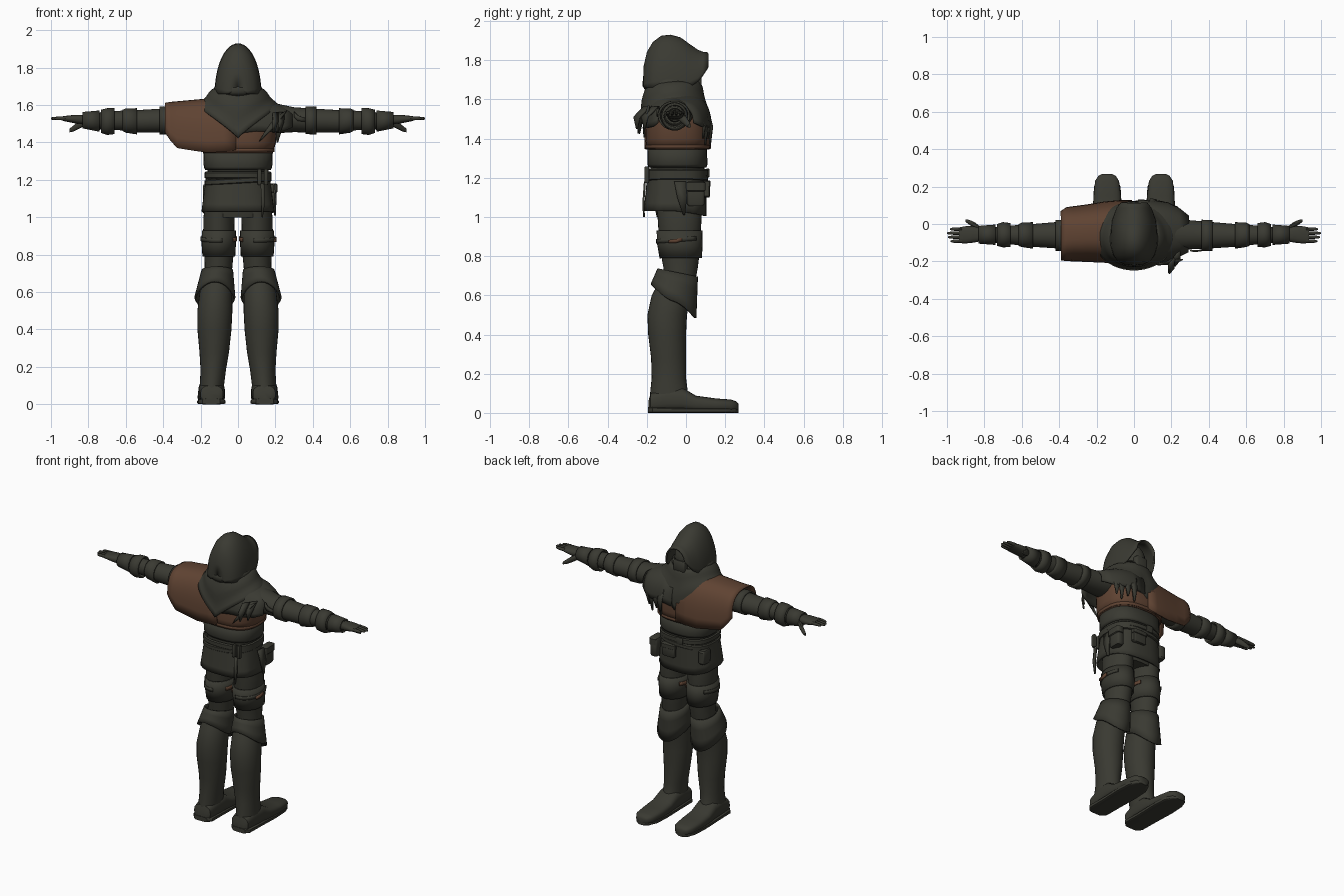
import bpy, bmesh, math
from math import cos, sin, pi
from mathutils import Vector


def material(name, rgb):
    m = bpy.data.materials.new(name)
    m.diffuse_color = (*rgb, 1)
    return m


CLOTH = material("dark olive cloth", (0.042, 0.042, 0.032))
LEATHER = material("brown leather", (0.115, 0.056, 0.032))


def surf(name, rows, mat=CLOTH, closed=True, cap=True, thick=0.0, mirror=False):
    """Skin a list of equal-length point rows."""
    bm = bmesh.new()
    vs = [[bm.verts.new(p) for p in r] for r in rows]
    n = len(rows[0])
    for a, b in zip(vs, vs[1:]):
        for i in range(n if closed else n - 1):
            j = (i + 1) % n
            bm.faces.new((a[i], a[j], b[j], b[i]))
    if cap and closed:
        bm.faces.new(vs[0])
        bm.faces.new(vs[-1])
    bmesh.ops.recalc_face_normals(bm, faces=bm.faces)
    me = bpy.data.meshes.new(name)
    bm.to_mesh(me)
    bm.free()
    me.materials.append(mat)
    ob = bpy.data.objects.new(name, me)
    bpy.context.collection.objects.link(ob)
    if thick:
        s = ob.modifiers.new("thickness", 'SOLIDIFY')
        s.thickness, s.offset = thick, 0
    if mirror:
        ob.modifiers.new("mirror", 'MIRROR').use_mirror_merge = False
    return ob


def sp(v, p):
    return math.copysign(abs(v) ** (2 / p), v)


def ring(axis, t, u0, u1, w0, w1, n=28, p=2.0):
    """Superellipse inside the bounds u0..u1, w0..w1 at position t on an axis."""
    out = []
    for i in range(n):
        a = 2 * pi * i / n
        u = (u0 + u1) / 2 + (u1 - u0) / 2 * sp(cos(a), p)
        w = (w0 + w1) / 2 + (w1 - w0) / 2 * sp(sin(a), p)
        out.append({'x': (t, u, w), 'y': (u, t, w), 'z': (u, w, t)}[axis])
    return out


def tube(name, axis, secs, mat=CLOTH, n=28, p=2.0, **k):
    return surf(name, [ring(axis, *s, n=n, p=p) for s in secs], mat, **k)


def arch(axis, t, u0, u1, top, bot, n=24, p=2.0):
    """Open arch from bottom edge over the top to the other bottom edge."""
    out = []
    for i in range(n + 1):
        a = pi * i / n
        u = (u0 + u1) / 2 + (u1 - u0) / 2 * sp(cos(a), p)
        z = bot + (top - bot) * sp(sin(a), p)
        out.append((t, u, z) if axis == 'x' else (u, t, z))
    return out


def strip(name, pts, widths, side, mat=CLOTH):
    s = Vector(side)
    rows = [[Vector(p) - s * w / 2, Vector(p) + s * w / 2] for p, w in zip(pts, widths)]
    return surf(name, rows, mat, closed=False, thick=0.01)


def box(name, c, d, mat=CLOTH):
    x, y, z = c
    a, b, h = d[0] / 2, d[1] / 2, d[2] / 2
    return tube(name, 'z', [(z - h, x - a * .8, x + a * .8, y - b * .8, y + b * .8),
                            (z - h * .8, x - a, x + a, y - b, y + b),
                            (z + h * .8, x - a, x + a, y - b, y + b),
                            (z + h, x - a * .8, x + a * .8, y - b * .8, y + b * .8)], mat, n=16, p=5)


# torso, tunic skirt and belts
tube("torso", 'z', [(1.0, -.16, .16, -.15, .07), (1.15, -.163, .163, -.18, .09), (1.25, -.163, .163, -.18, .095),
                    (1.35, -.18, .18, -.185, .1), (1.45, -.195, .195, -.185, .105), (1.55, -.19, .19, -.18, .09),
                    (1.62, -.14, .14, -.16, .06), (1.7, -.07, .07, -.12, .02)], p=2.4)
tube("jerkin_hem", 'z', [(1.37, -.182, .182, -.19, .1), (1.27, -.178, .178, -.192, .105), (1.255, -.17, .17, -.186, .1)],
     p=2.5, cap=False, thick=.01)
skirt = []
for k in range(6):
    t = k / 5
    r = ring('z', 0, -.163 - .025 * t, .163 + .025 * t, -.19 - .02 * t, .098, n=48, p=2.6)
    skirt.append([(x * (1 + .012 * t * sin(i * 1.6)), y, 1.23 - t * (.2 + .025 * max(0, sin(2 * pi * i / 48))))
                  for i, (x, y, z) in enumerate(r)])
surf("tunic_skirt", skirt, cap=False, thick=.012)
for name, z, h, tilt in (("waist_belt", 1.225, .032, 0), ("hip_belt", 1.195, .024, .10)):
    rows = []
    for dz, g in ((-h / 2, 0), (-h / 3, .006), (h / 3, .006), (h / 2, 0)):
        rows.append([(x, y, z + dz + tilt * x * .6) for x, y, _ in
                     ring('z', 0, -.17 - g, .17 + g, -.198 - g, .103 + g, p=2.6)])
    surf(name, rows, cap=False, thick=.008)

# pouches and hanging gear on the belt
box("side_pouch", (.18, .05, 1.115), (.05, .09, .12))
box("side_pouch_flap", (.185, .05, 1.155), (.052, .1, .05))
box("left_pouch", (-.165, .04, 1.13), (.045, .08, .09))
box("front_pouch", (.05, .105, 1.14), (.10, .035, .08))
box("front_pouch_flap", (.05, .108, 1.17), (.105, .036, .03))
box("belt_buckle", (-.03, .112, 1.225), (.05, .015, .045))
for x in (.115, .15):
    box("back_belt_loop", (x, -.2, 1.215), (.022, .025, .085))
strip("hanging_strap", [(.13, -.21, 1.18), (.135, -.217, 1.08), (.13, -.215, 1.0)], (.02, .018, .006), (1, 0, 0))
strip("hip_rag", [(.19, -.03, 1.18), (.2, -.02, 1.1), (.197, -.01, 1.01)], (.06, .05, .01), (0, 1, 0))

# chest wrap and its lower edge
tube("chest_wrap", 'z', [(1.345, -.182, .182, -.197, .11), (1.4, -.198, .198, -.202, .118),
                         (1.5, -.205, .205, -.2, .115), (1.55, -.195, .195, -.185, .1)],
     LEATHER, p=2.6, cap=False, thick=.01)
tube("chest_strap", 'z', [(1.35, -.19, .19, -.204, .118), (1.368, -.192, .192, -.206, .12)],
     LEATHER, p=2.6, cap=False, thick=.008)

# one-sided shoulder cape and the cloth drape opposite
surf("shoulder_cape", [arch('x', *s, p=2.7) for s in (
    (-.39, -.19, .065, 1.607, 1.455), (-.36, -.193, .085, 1.612, 1.41), (-.325, -.195, .09, 1.615, 1.37),
    (-.25, -.198, .1, 1.622, 1.358), (-.16, -.202, .115, 1.63, 1.345), (-.08, -.208, .122, 1.64, 1.35),
    (-.01, -.208, .122, 1.64, 1.36))], LEATHER, closed=False, thick=.01)
surf("shoulder_drape", [arch('x', *s, p=2.5) for s in (
    (.02, -.215, .125, 1.64, 1.45), (.1, -.21, .122, 1.635, 1.46), (.18, -.195, .11, 1.615, 1.455),
    (.24, -.17, .08, 1.59, 1.46), (.29, -.145, .04, 1.57, 1.48))], closed=False, thick=.012)
strip("back_flap", [(.23, -.19, 1.55), (.17, -.215, 1.47), (.12, -.212, 1.41)], (.08, .08, .02), (.8, 0, .5))
for i, x in enumerate((.1, .14, .18, .21)):
    strip("front_tatter", [(x, .11 - i * .012, 1.54), (x + .005, .13 - i * .012, 1.46),
                           (x, .122 - i * .012, 1.37 + .03 * (i % 2))], (.045, .035, .006), (1, -.2, 0))
for i, y in enumerate((-.2, -.16)):
    strip("shoulder_tatter", [(.2 + i * .03, y, 1.56), (.2 + i * .03, y - .05, 1.51), (.19 + i * .03, y - .05, 1.45)],
          (.05, .045, .006), (.6, .7, 0))

# cowl around the neck: folds falling to a point at front and back
cowl = []
N = 48
for v in range(9):
    t = v / 8
    row = []
    for i in range(N):
        a = 2 * pi * i / N
        c, s = cos(a), sin(a)
        rx = .115 + .095 * t ** .8
        ry = .125 + (.052 if s < 0 else .058) * t ** .6
        fold = 1 + .025 * sin(t * 9 + 2 * s)
        low = 1.425 + .165 * abs(c) ** .9
        row.append((rx * c * fold, -.062 + ry * s * fold, 1.69 + (low - 1.69) * t))
    cowl.append(row)
surf("cowl", cowl, cap=False, thick=.014)

# hood with overhanging peak, rolled hem, and the head inside
surf("hood", [arch('y', *s) for s in (
    (-.214, -.01, .01, 1.70, 1.68), (-.211, -.05, .05, 1.77, 1.66), (-.195, -.085, .085, 1.84, 1.66),
    (-.165, -.106, .106, 1.89, 1.66), (-.125, -.117, .117, 1.92, 1.66), (-.08, -.12, .12, 1.925, 1.66),
    (-.03, -.118, .118, 1.912, 1.66), (.02, -.112, .112, 1.875, 1.665), (.06, -.098, .098, 1.848, 1.69),
    (.085, -.088, .088, 1.838, 1.72), (.113, -.066, .066, 1.835, 1.765))], closed=False, thick=.01)
tube("hood_hem", 'z', [(1.65, -.115, .115, -.205, .03), (1.67, -.124, .124, -.217, .05),
                       (1.69, -.124, .124, -.217, .055), (1.71, -.114, .114, -.205, .05)], cap=False, thick=.01)
tube("masked_head", 'z', [(1.74 + .12 * sin(b), -.08 * cos(b), .08 * cos(b), -.03 - .1 * cos(b), -.03 + .1 * cos(b))
                          for b in [(-.47 + .094 * i) * pi for i in range(11)]])
box("face_mask", (0, .055, 1.70), (.09, .05, .08))

# arms with layered cuffs
tube("arm", 'x', [(.13, -.15, .04, 1.46, 1.61), (.22, -.145, .035, 1.45, 1.605), (.3, -.135, .02, 1.455, 1.588),
                  (.42, -.13, .01, 1.452, 1.58), (.54, -.122, 0, 1.453, 1.573), (.62, -.113, -.005, 1.465, 1.57),
                  (.72, -.102, -.015, 1.467, 1.563), (.8, -.095, -.02, 1.48, 1.555), (.83, -.09, -.025, 1.49, 1.55)],
     mirror=True)
for name, secs in (
    ("elbow_cuff", [(.54, -.127, .005, 1.448, 1.578), (.6, -.118, .002, 1.457, 1.577), (.615, -.112, -.006, 1.466, 1.57)]),
    ("bracer", [(.66, -.118, 0, 1.45, 1.58), (.7, -.12, .005, 1.445, 1.578), (.73, -.112, -.005, 1.455, 1.57)]),
    ("wrist_wrap", [(.74, -.107, -.008, 1.462, 1.566), (.83, -.1, -.015, 1.48, 1.558)]),
    ("upper_arm_wrap", [(.36, -.14, .018, 1.45, 1.588), (.42, -.138, .016, 1.447, 1.587)])):
    tube(name, 'x', secs, cap=False, thick=.01, mirror=True)
strip("arm_buckle", [(.3, -.14, 1.55), (.32, -.145, 1.53), (.36, -.142, 1.52)], (.03, .03, .02), (0, 0, 1))

# hands
tube("palm", 'x', [(.81, -.09, -.025, 1.495, 1.548), (.86, -.1, -.012, 1.5, 1.548), (.9, -.104, -.012, 1.508, 1.545),
                   (.935, -.102, -.018, 1.515, 1.54)], n=16, p=2.5, mirror=True)
for i, tip in enumerate((.98, .995, 1.0, .985)):
    y = -.092 + .0215 * i
    tube("finger", 'x', [(.92, y - .01, y + .01, 1.517, 1.541), (.96, y - .009, y + .009, 1.519, 1.539),
                         (tip - .008, y - .007, y + .007, 1.52, 1.536), (tip, y - .003, y + .003, 1.524, 1.532)],
         n=10, mirror=True)
tube("thumb", 'x', [(.82, -.045, -.015, 1.49, 1.53), (.85, -.025, .008, 1.473, 1.515), (.88, -.004, .022, 1.458, 1.49),
                    (.9, .01, .025, 1.454, 1.474)], n=12, mirror=True)

# legs from hip to boot
tube("thigh", 'z', [(1.12, .015, .165, -.16, .07), (1.0, .018, .185, -.145, .08), (.92, .02, .186, -.14, .075),
                    (.82, .022, .18, -.13, .07), (.74, .03, .178, -.115, .06), (.66, .035, .18, -.11, .045)], mirror=True)
tube("thigh_wrap", 'z', [(.93, .016, .188, -.145, .078), (.86, .016, .19, -.142, .08), (.79, .02, .185, -.13, .076)],
     cap=False, thick=.01, mirror=True)
tube("boot_shaft", 'z', [(.7, .035, .185, -.12, .045), (.6, .032, .205, -.175, .025), (.5, .03, .217, -.197, .005),
                         (.4, .035, .217, -.193, 0), (.28, .048, .206, -.178, 0), (.18, .065, .2, -.175, 0),
                         (.1, .075, .205, -.183, .01), (.05, .075, .205, -.186, .03)], mirror=True)
tube("boot_foot", 'y', [(-.192, .1, .18, .01, .06), (-.18, .08, .2, .005, .1), (-.1, .072, .208, .005, .13),
                        (-.02, .07, .212, .005, .13), (.05, .07, .215, .005, .088), (.15, .07, .216, .005, .074),
                        (.23, .08, .208, .005, .068), (.258, .098, .19, .008, .058), (.268, .12, .17, .015, .045)],
     p=2.8, mirror=True)
tube("boot_sole", 'y', [(-.195, .095, .19, 0, .03), (-.17, .07, .212, 0, .03), (-.05, .07, .213, 0, .025),
                        (.1, .066, .219, 0, .025), (.2, .072, .214, 0, .025), (.25, .095, .195, 0, .025),
                        (.268, .125, .168, 0, .025)], n=20, p=5, mirror=True)

# knee cuffs with slanted pointed lower edge
cuff = []
for t in (0, .33, .66, 1):
    r = ring('z', 0, .032 - .012 * t, .19 + .038 * t, -.14 - .035 * t, .055 - .008 * t, n=32)
    cuff.append([(x, y, .715 - .02 * sin(2 * pi * i / 32) * (1 - t) - t * (.145 + .085 * sp(sin(2 * pi * i / 32), 1.4)))
                 for i, (x, y, z) in enumerate(r)])
surf("knee_cuff", cuff, cap=False, thick=.012, mirror=True)

# brown thigh straps: partial bands, outer side and inner side
for name, arc in (("outer_strap", range(-9, 5)), ("inner_strap", range(13, 20))):
    rows = []
    for dz in (-.011, .011):
        r = ring('z', 0, .008, .197, -.149, .087, n=32)
        rows.append([(r[i % 32][0], r[i % 32][1], .885 + dz + .15 * (r[i % 32][1] + .03) * .5) for i in arc])
    surf(name, rows, LEATHER if name == "inner_strap" else CLOTH, closed=False, thick=.007, mirror=True)
strip("strap_patch", [(.198, -.09, .875), (.202, -.05, .878), (.202, -.02, .885)], (.015, .02, .018), (0, 0, 1), LEATHER)

# smooth shading with crisp edges
for ob in bpy.context.scene.objects:
    ob.select_set(True)
    bpy.context.view_layer.objects.active = ob
bpy.ops.object.shade_smooth_by_angle(angle=math.radians(40))
